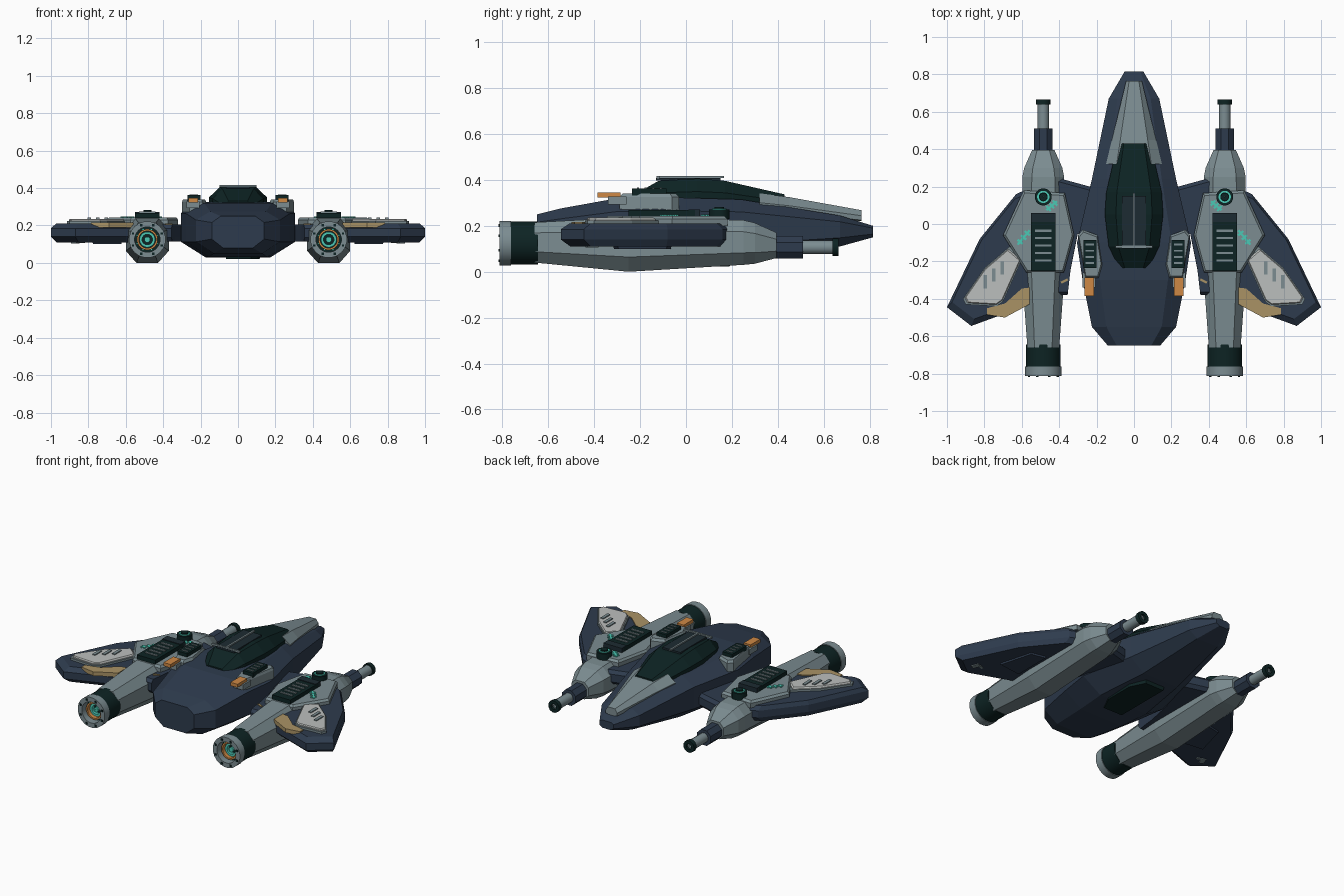
import bpy, bmesh, math
from mathutils import Matrix, Vector

cube = bpy.data.objects.get("Cube")
if cube:
    bpy.data.objects.remove(cube, do_unlink=True)


def material(name, *rgb):
    m = bpy.data.materials.new(name)
    m.use_nodes = True
    m.diffuse_color = (*rgb, 1)
    m.node_tree.nodes["Principled BSDF"].inputs["Base Color"].default_value = (*rgb, 1)
    return m


NAVY = material("navy hull", .027, .044, .075)
GRAY = material("steel gray", .2, .265, .285)
DARK = material("dark green", .004, .017, .017)
SLATE = material("slate", .012, .024, .032)
PALE = material("pale panel", .5, .52, .51)
TAN = material("tan panel", .4, .29, .13)
ORANGE = material("orange", .62, .25, .06)
TEAL = material("teal glow", .07, .58, .46)


def finish(name, bm, mat, mirror=False):
    bmesh.ops.recalc_face_normals(bm, faces=bm.faces)
    mesh = bpy.data.meshes.new(name)
    bm.to_mesh(mesh)
    bm.free()
    mesh.materials.append(mat)
    ob = bpy.data.objects.new(name, mesh)
    bpy.context.collection.objects.link(ob)
    if mirror:
        mod = ob.modifiers.new("Mirror", 'MIRROR')
        mod.use_mirror_merge = False
    return ob


def skin(bm, rings, closed=False):
    """Join rings of points with quads, capping the ends unless closed."""
    rows = [[bm.verts.new(p) for p in ring] for ring in rings]
    n = len(rows[0])
    pairs = list(zip(rows, rows[1:])) + ([(rows[-1], rows[0])] if closed else [])
    for a, b in pairs:
        for i in range(n):
            j = (i + 1) % n
            bm.faces.new((a[i], a[j], b[j], b[i]))
    if not closed:
        bm.faces.new(rows[0])
        bm.faces.new(rows[-1])


def loft(name, stations, mat, cx=0, top=.66, bottom=.57, lo=.28, hi=.8, mirror=False):
    """Eight-sided body along y; each station is (y, half width, low z, high z)."""
    bm, rings = bmesh.new(), []
    for y, w, z0, z1 in stations:
        za, zb = z0 + (z1 - z0) * lo, z0 + (z1 - z0) * hi
        half = [(w * bottom, z0), (w, za), (w, zb), (w * top, z1)]
        rings.append([(cx + x, y, z) for x, z in half] +
                     [(cx - x, y, z) for x, z in reversed(half)])
    skin(bm, rings)
    return finish(name, bm, mat, mirror)


def prism(name, pts, layers, mat, mirror=True):
    """Outline in plan, stacked at (z, scale about the middle)."""
    c = sum((Vector(p) for p in pts), Vector((0, 0))) / len(pts)
    bm = bmesh.new()
    skin(bm, [[(*(c + (Vector(p) - c) * s), z) for p in pts] for z, s in layers])
    return finish(name, bm, mat, mirror)


def boxes(name, items, mat, mirror=True):
    """Each item is (centre, size, turn about z in degrees)."""
    bm = bmesh.new()
    for c, size, turn in items:
        m = (Matrix.Translation(c) @ Matrix.Rotation(math.radians(turn), 4, 'Z')
             @ Matrix.Diagonal((*size, 1)))
        bmesh.ops.create_cube(bm, size=1, matrix=m)
    return finish(name, bm, mat, mirror)


def lathe(name, profile, mat, centre, axis='Y', sides=20):
    """Closed (radius, distance) profile turned about the axis."""
    bm, rings = bmesh.new(), []
    for r, d in profile:
        ring = []
        for i in range(sides):
            a = math.tau * (i + .5) / sides
            u, v = r * math.cos(a), r * math.sin(a)
            ring.append(Vector(centre) + Vector((u, d, v) if axis == 'Y' else (u, v, d)))
        rings.append(ring)
    skin(bm, rings, closed=True)
    ob = finish(name, bm, mat, True)
    ob.data.shade_smooth()
    ob.data.set_sharp_from_angle(angle=math.radians(35))
    return ob


def tube(name, r0, r1, d0, d1, mat, centre, axis='Y', sides=20):
    return lathe(name, [(r0, d0), (r1, d0), (r1, d1), (r0, d1)], mat, centre, axis, sides)


# Hull, nose plate, belly hatch
loft("hull", [(-.65, .14, .08, .25), (-.55, .225, .05, .275), (-.3, .275, .032, .32),
              (-.1, .305, .03, .325), (.24, .225, .045, .315), (.67, .135, .11, .245),
              (.815, .05, .15, .2)], NAVY)
loft("nose_plate", [(.32, .15, .26, .342), (.45, .118, .25, .325), (.765, .042, .22, .268)],
     GRAY, top=.62, lo=.1, hi=.5)
prism("belly_hatch", [(-.07, -.2), (.07, -.2), (.12, -.1), (.12, .1), (.07, .2), (-.07, .2)],
      [(.022, .95), (.06, 1)], DARK, False)

# Canopy and its roof fittings
loft("canopy", [(-.235, .08, .28, .33), (-.12, .135, .28, .396), (.05, .156, .28, .406),
                (.17, .148, .28, .396), (.43, .088, .27, .337)], DARK, top=.62, lo=.2, hi=.55)
boxes("canopy_roof", [((0, .01, .403), (.13, .28, .012), 0)], SLATE, False)
boxes("canopy_rail", [((0, .02, .413), (.012, .29, .009), 0),
                      ((0, -.122, .411), (.2, .012, .012), 0)], GRAY, False)

# Shoulder pods beside the canopy
prism("shoulder_pod", [(.275, -.03), (.195, -.06), (.17, -.22), (.19, -.29), (.26, -.29), (.3, -.06)],
      [(.27, 1), (.325, 1), (.34, .9)], GRAY)
boxes("shoulder_vent", [((.236, -.16, .347), (.07, .15, .03), 0)], DARK)
boxes("shoulder_slats", [((.236, -.11 - .033 * i, .363), (.044, .01, .006), 0) for i in range(4)], GRAY)
boxes("shoulder_thruster", [((.24, -.335, .335), (.05, .1, .022), 0)], ORANGE)
boxes("thruster_mount", [((.24, -.3, .31), (.07, .08, .035), 0)], GRAY)

# Struts joining hull and engines
prism("strut", [(.42, .25), (.2, .19), (.2, -.05), (.3, -.05), (.34, -.25), (.355, -.38), (.42, -.38)],
      [(.115, .94), (.135, 1), (.185, 1), (.205, .94)], NAVY)

# Engine body and nozzle
X, Z = .485, .125
loft("engine_body", [(-.66, .085, .04, .215), (-.25, .115, 0, .237), (.25, .112, .03, .225),
                     (.3, .102, .035, .213), (.395, .06, .06, .17)],
     GRAY, X, top=.55, bottom=.5, lo=.27, hi=.74, mirror=True)
tube("nozzle_collar", .07, .094, -.77, -.645, DARK, (X, 0, Z))
tube("nozzle_rim", .068, .098, -.812, -.762, GRAY, (X, 0, Z))
tube("nozzle_orange_ring", .046, .056, -.785, -.72, ORANGE, (X, 0, Z))
tube("nozzle_liner", .001, .07, -.74, -.7, DARK, (X, 0, Z))
tube("nozzle_glow_ring", .028, .042, -.765, -.72, TEAL, (X, 0, Z))
tube("nozzle_core", .001, .016, -.765, -.72, TEAL, (X, 0, Z), sides=8)
circle = [math.tau * (i + .5) / 8 for i in range(8)]
boxes("nozzle_bolts", [((X + .083 * math.cos(a), -.813, Z + .083 * math.sin(a)), (.012, .008, .012), 0)
                       for a in circle], DARK)
boxes("nozzle_studs", [((X + .06 * math.cos(a), -.745, Z + .06 * math.sin(a)), (.009, .02, .009), 0)
                       for a in circle], TEAL)

# Gun barrel at the front of each engine
tube("gun_sleeve", .01, .053, .36, .51, NAVY, (X, 0, .107), sides=8)
tube("gun_barrel", .01, .031, .48, .65, GRAY, (X, 0, .107), sides=12)
tube("gun_muzzle", .018, .039, .638, .665, DARK, (X, 0, .107), sides=12)

# Engine top cover, vent, sensor and glowing marks
prism("engine_cover", [(.59, .18), (.37, .165), (.32, -.06), (.375, -.26), (.575, -.26), (.7, -.06)],
      [(.2, 1), (.23, 1), (.243, .94)], GRAY)
boxes("engine_vent", [((X, -.105, .252), (.132, .29, .032), 0)], DARK)
boxes("engine_vent_lid", [((X, .035, .255), (.132, .05, .034), 0)], SLATE)
boxes("engine_slats", [((X, -.035 - .04 * i, .27), (.086, .013, .008), 0) for i in range(5)], GRAY)
tube("sensor_base", .001, .046, .23, .272, DARK, (X, .145, 0), 'Z', 16)
tube("sensor_glow", .024, .033, .26, .276, TEAL, (X, .145, 0), 'Z', 16)
tube("sensor_cap", .001, .022, .26, .283, DARK, (X, .145, 0), 'Z', 12)


def mark(cx, cy, turn, length):
    """A glowing bar with short cross teeth."""
    c, s = math.cos(math.radians(turn)), math.sin(math.radians(turn))
    teeth = [((cx + c * t * length, cy + s * t * length, .245), (.012, .036, .008), turn)
             for t in (-.3, 0, .3)]
    return [((cx, cy, .245), (length, .012, .008), turn)] + teeth


boxes("glow_marks", mark(.59, -.072, -50, .1) + mark(.44, .098, 140, .075), TEAL)

# Wings with layered panels
prism("wing", [(.5, .19), (.575, .185), (.63, .16), (.825, -.08), (1, -.445), (.87, -.545), (.5, -.41)],
      [(.11, .9), (.14, 1), (.185, 1), (.21, .91)], NAVY)
panel = [(.665, -.12), (.595, -.18), (.7, -.415), (.735, -.44), (.9, -.43), (.915, -.4), (.8, -.235)]
prism("wing_panel_rim", panel, [(.2, 1), (.223, 1)], GRAY)
prism("wing_panel", panel, [(.21, .93), (.23, .93), (.236, .89)], PALE)
boxes("wing_slots", [((.705 + .045 * i, -.235 - .037 * i, .236), (.02, .07, .012), 0)
                     for i in range(3)], GRAY)
prism("wing_flap", [(.56, -.34), (.6, -.345), (.69, -.425), (.785, -.45), (.785, -.485), (.69, -.5), (.56, -.43)],
      [(.19, 1), (.216, 1)], TAN)
boxes("root_trim", [((.372, -.305, .207), (.04, .012, .008), -25)], TAN)

# Wing underside fittings
prism("underwing_plate", [(.62, -.06), (.72, -.08), (.78, -.3), (.62, -.32)],
      [(.1, .95), (.12, 1)], NAVY)
boxes("underwing_clamp", [((.87, -.41, .111), (.03, .05, .012), 20),
                          ((.84, -.4, .111), (.04, .016, .01), 20)], GRAY)
